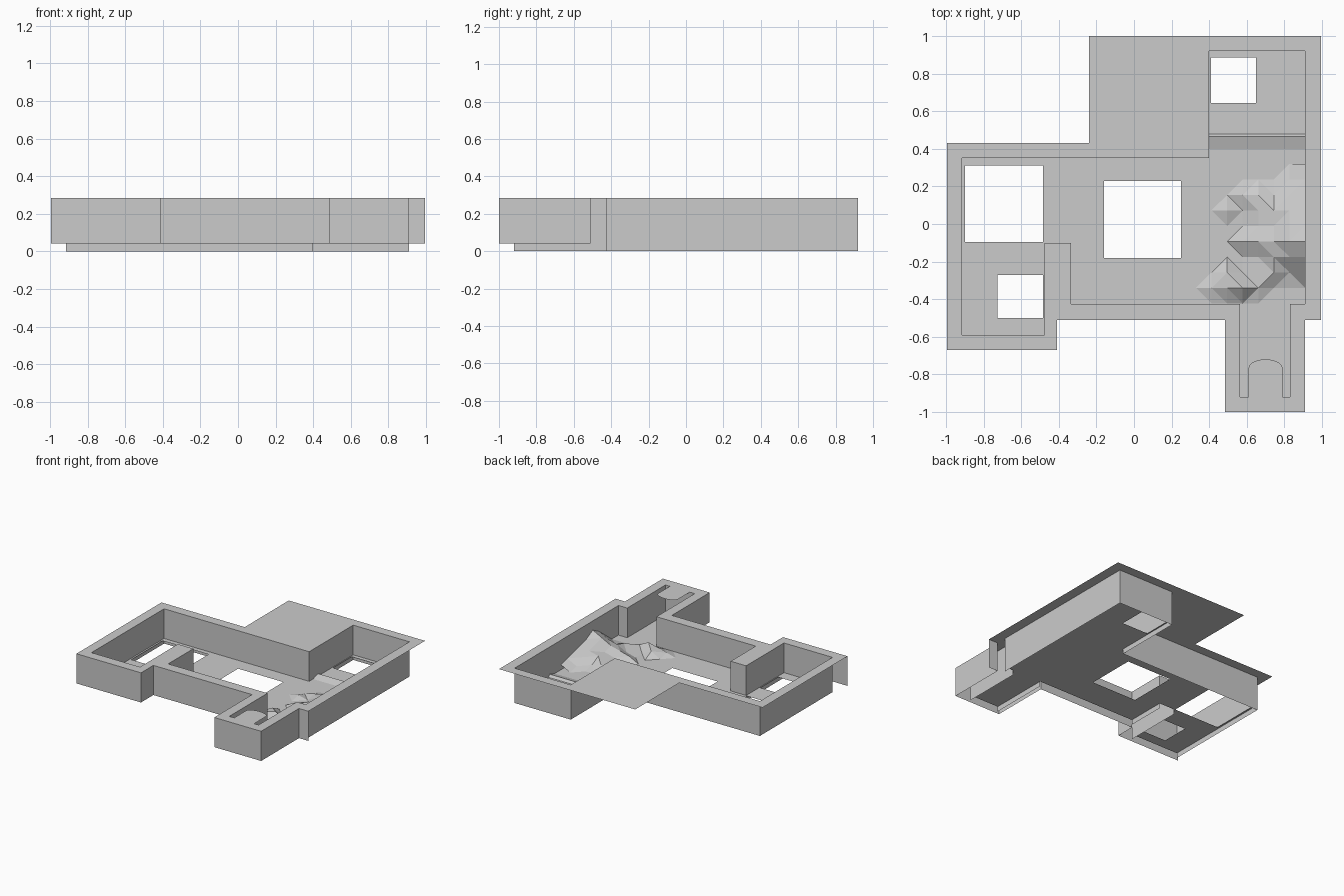
import bpy, bmesh, math

if "Cube" in bpy.data.objects:
    bpy.data.objects.remove(bpy.data.objects["Cube"])

TOP, FLOOR = 0.285, 0.042

stone = bpy.data.materials.new("grey_stone")
stone.use_nodes = True
GREY = (0.6, 0.6, 0.6, 1)
stone.diffuse_color = GREY
stone.node_tree.nodes["Principled BSDF"].inputs["Base Color"].default_value = GREY


def finish(name, bm):
    mesh = bpy.data.meshes.new(name)
    bm.to_mesh(mesh)
    bm.free()
    mesh.materials.append(stone)
    obj = bpy.data.objects.new(name, mesh)
    bpy.context.collection.objects.link(obj)
    return obj


def sheet(name, loops, z):
    """Flat sheet bounded by the first loop, with the other loops as openings."""
    bm = bmesh.new()
    for loop in loops:
        vs = [bm.verts.new((x, y, z)) for x, y in loop]
        for a, b in zip(vs, vs[1:] + vs[:1]):
            bm.edges.new((a, b))
    bmesh.ops.triangle_fill(bm, use_beauty=True, edges=bm.edges[:])
    bm.normal_update()
    for f in bm.faces:
        if f.normal.z < 0:
            f.normal_flip()
    finish(name, bm)


def wall_ring(name, loop, bottom_of):
    """Vertical quads along a loop; bottom_of gives each foot height or None."""
    bm = bmesh.new()
    for a, b in zip(loop, loop[1:] + loop[:1]):
        foot = bottom_of(a, b)
        if foot is not None:
            bm.faces.new([bm.verts.new(p) for p in (
                (*a, foot), (*a, TOP), (*b, TOP), (*b, foot))])
    finish(name, bm)


def rect(x0, x1, y0, y1):
    return [(x0, y0), (x1, y0), (x1, y1), (x0, y1)]


# Plan outlines, both clockwise
outer = [(-.995, .43), (-.24, .43), (-.24, 1), (.995, 1), (.995, -.51), (.91, -.51),
         (.91, -1), (.485, -1), (.485, -.51), (-.41, -.51), (-.41, -.67), (-.995, -.67)]
room = [(-.915, .35), (.4, .35), (.4, .92), (.91, .92), (.91, -.425), (.83, -.425),
        (.83, -.92), (.565, -.92), (.565, -.425), (-.335, -.425), (-.335, -.1),
        (-.475, -.1), (-.475, -.59), (-.915, -.59)]

# Wall tops, with the rounded doorstep at the end of the corridor
arch = [(.7 + .09 * math.cos(t * math.pi / 10), -.765 + .045 * math.sin(t * math.pi / 10))
        for t in range(11)]
corridor_end = room.index((.565, -.92))
opening = room[:corridor_end] + [(.79, -.92)] + arch + [(.61, -.92)] + room[corridor_end:]
sheet("wall_tops", [outer, opening], TOP)

# Floor with four pits
pits = [rect(-.9, -.485, -.1 + .005, .31), rect(-.725, -.485, -.5, -.27),
        rect(-.16, .25, -.18, .23), rect(.41, .65, .645, .885)]
sheet("floor", [room] + pits, FLOOR)

# Inner walls run below the floor except along the front
wall_ring("inner_walls", room,
          lambda a, b: FLOOR if a[1] == b[1] and a[1] < 0 else 0)

# Outer walls stand only on the front portions
wall_ring("outer_walls", outer,
          lambda a, b: FLOOR if max(a[1], b[1]) < -.5 else None)

# Low threshold to the back room
bm = bmesh.new()
profile = [(.4, FLOOR), (.465, FLOOR + .02), (.48, FLOOR)]
rows = [[bm.verts.new((x, y, z)) for x in (.4, .91)] for y, z in profile]
for low, high in zip(rows, rows[1:]):
    bm.faces.new((low[0], low[1], high[1], high[0]))
finish("threshold", bm)

# Rock pile against the wall: letters give the step height on a coarse grid
heights = ["aaaaaaac",
           "aaaaaabd",
           "aaabcbde",
           "aabacdef",
           "aaaacdfg",
           "aaacdegi",
           "aaaabdeg",
           "aacabcbd",
           "abcdbaaa",
           "aaaaaaaa"]
bm = bmesh.new()
grid = [[bm.verts.new((.33 + .0828 * i, .32 - .0825 * j, FLOOR + .021 * (ord(c) - ord("a"))))
         for i, c in enumerate(row)] for j, row in enumerate(heights)]
for up, down in zip(grid, grid[1:]):
    for i in range(len(up) - 1):
        a, b, c, d = down[i], down[i + 1], up[i + 1], up[i]
        # Split each cell along the flatter diagonal
        if abs(a.co.z - c.co.z) < abs(b.co.z - d.co.z):
            tris = ((a, b, c), (a, c, d))
        else:
            tris = ((a, b, d), (b, c, d))
        for tri in tris:
            if max(v.co.z for v in tri) > FLOOR + .001:
                bm.faces.new(tri)
loose = [v for v in bm.verts if not v.link_faces]
bmesh.ops.delete(bm, geom=loose, context="VERTS")
finish("rock_pile", bm)
